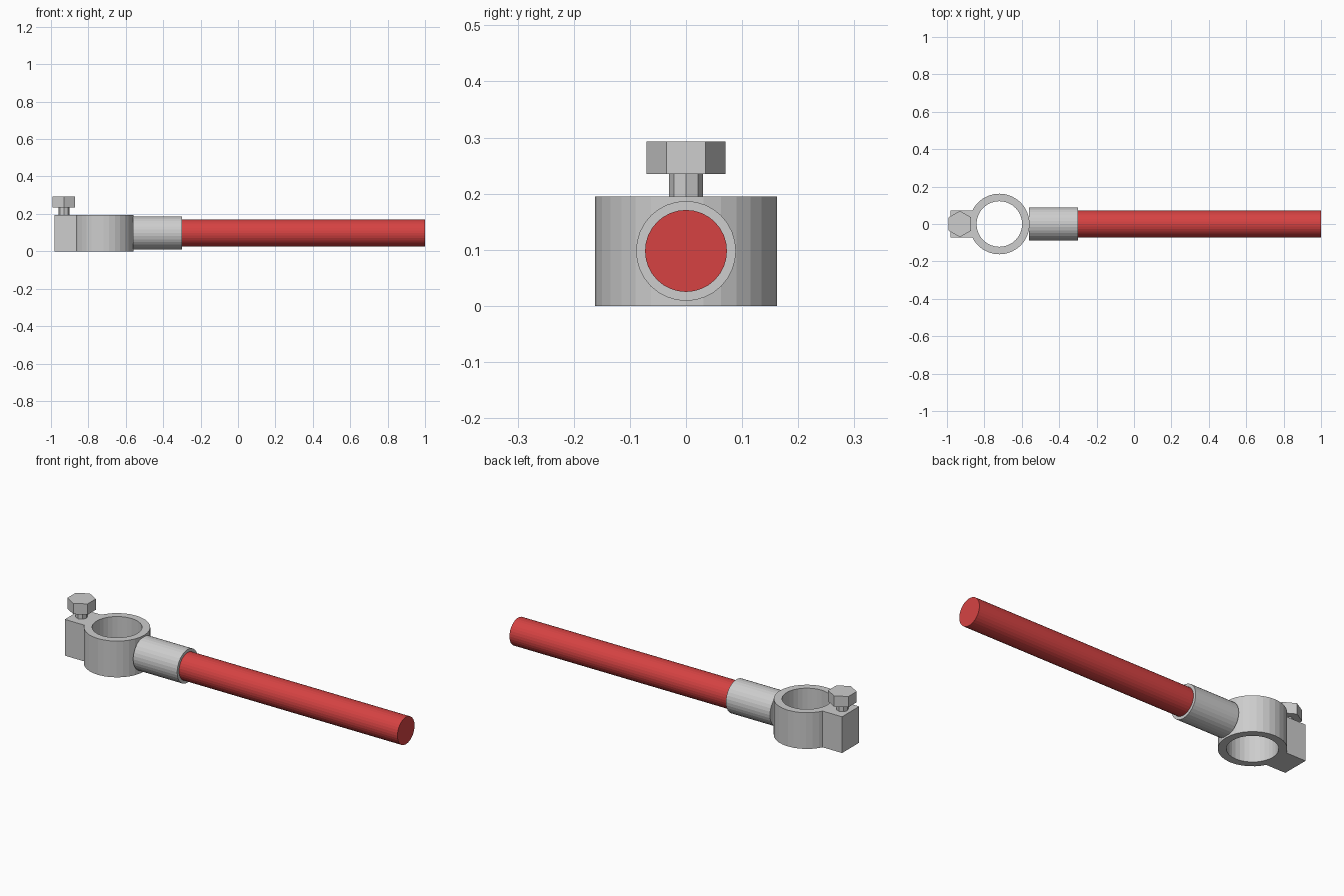
import bpy, bmesh, math
from mathutils import Matrix, Vector

if "Cube" in bpy.data.objects:
    bpy.data.objects.remove(bpy.data.objects["Cube"])


def material(name, color):
    m = bpy.data.materials.new(name)
    m.diffuse_color = (*color, 1)
    m.use_nodes = True
    m.node_tree.nodes["Principled BSDF"].inputs["Base Color"].default_value = m.diffuse_color
    return m


GREY = material("light grey metal", (0.61, 0.61, 0.61))
RED = material("red", (0.67, 0.055, 0.055))


def finish(name, bm, mat):
    bmesh.ops.recalc_face_normals(bm, faces=bm.faces)
    mesh = bpy.data.meshes.new(name)
    bm.to_mesh(mesh)
    bm.free()
    mesh.materials.append(mat)
    obj = bpy.data.objects.new(name, mesh)
    bpy.context.collection.objects.link(obj)
    return obj


def cylinder(name, start, end, radius, sides, mat):
    """Flat-sided cylinder between two points."""
    a, b = Vector(start), Vector(end)
    rot = (b - a).to_track_quat('Z', 'Y').to_matrix().to_4x4()
    # vertical parts keep a corner on the x axis
    if abs((b - a).normalized().z) > 0.99:
        rot = Matrix.Rotation(math.pi / 2, 4, 'Z')
    bm = bmesh.new()
    bmesh.ops.create_cone(bm, cap_ends=True, segments=sides, radius1=radius,
                          radius2=radius, depth=(b - a).length,
                          matrix=Matrix.Translation((a + b) / 2) @ rot @ Matrix.Rotation(math.pi / 2, 4, 'Z'))
    return finish(name, bm, mat)


def ring(name, center, outer, inner, height, sides, mat):
    """Open tube standing on z = 0."""
    bm = bmesh.new()
    loops = []
    for r, z in ((outer, 0), (outer, height), (inner, height), (inner, 0)):
        loops.append([bm.verts.new((center[0] + r * math.cos(math.tau * i / sides),
                                    center[1] + r * math.sin(math.tau * i / sides), z))
                      for i in range(sides)])
    for k in range(4):
        p, q = loops[k], loops[(k + 1) % 4]
        for i in range(sides):
            j = (i + 1) % sides
            bm.faces.new((p[i], p[j], q[j], q[i]))
    return finish(name, bm, mat)


def box(name, lo, hi, mat):
    lo, hi = Vector(lo), Vector(hi)
    bm = bmesh.new()
    bmesh.ops.create_cube(bm, size=1, matrix=Matrix.Translation((lo + hi) / 2)
                          @ Matrix.Diagonal((*(hi - lo), 1)))
    return finish(name, bm, mat)


HEIGHT = 0.195
AXIS_Z = 0.098
BOLT_X = -0.931

# clamp ring with its lug
ring("clamp_ring", (-0.72, 0), 0.162, 0.122, HEIGHT, 32, GREY)
box("clamp_lug", (-0.98, -0.073, 0), (-0.85, 0.073, HEIGHT), GREY)

# tightening bolt
cylinder("bolt_shaft", (BOLT_X, 0, HEIGHT - 0.01), (BOLT_X, 0, 0.24), 0.03, 8, GREY)
cylinder("bolt_head", (BOLT_X, 0, 0.235), (BOLT_X, 0, 0.293), 0.07, 6, GREY)

# sleeve and handle rod
cylinder("sleeve", (-0.562, 0, AXIS_Z), (-0.30, 0, AXIS_Z), 0.089, 32, GREY)
cylinder("handle_rod", (-0.32, 0, AXIS_Z), (1.0, 0, AXIS_Z), 0.073, 32, RED)
